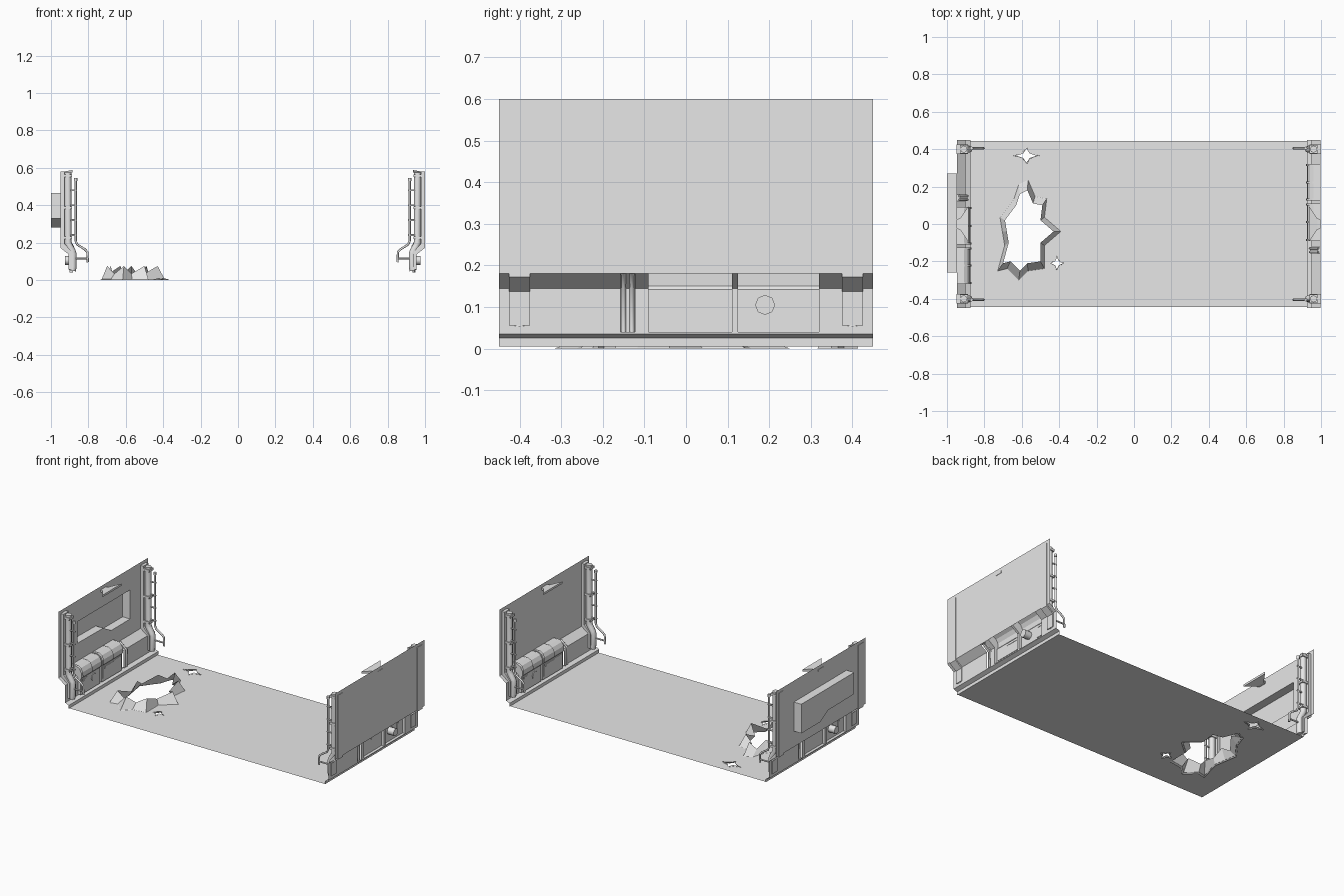
import bpy, bmesh, math
from mathutils import Vector

if "Cube" in bpy.data.objects:
    bpy.data.objects.remove(bpy.data.objects["Cube"])

grey = bpy.data.materials.new("plain_grey")
grey.use_nodes = True
grey.diffuse_color = (0.8, 0.8, 0.8, 1)
grey.node_tree.nodes["Principled BSDF"].inputs["Base Color"].default_value = (0.8, 0.8, 0.8, 1)

side = None  # wall being built: "right", "left" or None for world space


def finish(ob):
    """Give the material and move wall parts to their end of the floor."""
    ob.data.materials.append(grey)
    if side == "right":
        ob.location = (1, 0, 0)
    elif side == "left":
        ob.location = (-0.95, 0, 0)
        ob.rotation_euler = (0, 0, math.pi)
    return ob


def from_bmesh(name, bm):
    me = bpy.data.meshes.new(name)
    bm.to_mesh(me)
    bm.free()
    ob = bpy.data.objects.new(f"{side}_{name}" if side else name, me)
    bpy.context.collection.objects.link(ob)
    return finish(ob)


def loft(name, rings, closed=True, caps=False):
    """Skin a row of point rings."""
    bm = bmesh.new()
    rows = [[bm.verts.new(p) for p in r] for r in rings]
    n = len(rows[0])
    for a, b in zip(rows, rows[1:]):
        for i in range(n if closed else n - 1):
            j = (i + 1) % n
            bm.faces.new((a[i], a[j], b[j], b[i]))
    if caps:
        bm.faces.new(rows[0])
        bm.faces.new(rows[-1][::-1])
        bmesh.ops.recalc_face_normals(bm, faces=bm.faces)
    return from_bmesh(name, bm)


def strip(name, profile, y0, y1, closed=False, caps=False):
    """Extrude a profile of (inset, height) along the wall."""
    return loft(name, [[(-u, y, z) for u, z in profile] for y in (y0, y1)], closed, caps)


def sheet(name, loops, normal):
    """Thin flat sheet: first loop is the outline, the others are holes."""
    bm = bmesh.new()
    for loop in loops:
        vs = [bm.verts.new(p) for p in loop]
        for i, v in enumerate(vs):
            bm.edges.new((v, vs[(i + 1) % len(vs)]))
    bmesh.ops.triangle_fill(bm, edges=bm.edges[:], use_beauty=True, normal=normal)
    for f in bm.faces:
        f.normal_update()
        if f.normal.dot(Vector(normal)) < 0:
            f.normal_flip()
    bmesh.ops.dissolve_limit(bm, angle_limit=0.01, verts=[], edges=bm.edges[:])
    return from_bmesh(name, bm)


def block(name, u, y, z):
    """Box given by its (low, high) ranges."""
    ring = [(u[0], z[0]), (u[1], z[0]), (u[1], z[1]), (u[0], z[1])]
    return strip(name, ring, y[0], y[1], True, True)


def tube(name, path, r):
    """Round tube along (inset, y, height) points."""
    cu = bpy.data.curves.new(name, "CURVE")
    cu.dimensions = "3D"
    cu.bevel_depth, cu.bevel_resolution, cu.use_fill_caps = r, 2, True
    sp = cu.splines.new("POLY")
    sp.points.add(len(path) - 1)
    for p, (u, y, z) in zip(sp.points, path):
        p.co = (-u, y, z, 1)
    ob = bpy.data.objects.new(f"{side}_{name}", cu)
    bpy.context.collection.objects.link(ob)
    bpy.context.view_layer.objects.active = ob
    bpy.ops.object.select_all(action="DESELECT")
    ob.select_set(True)
    bpy.ops.object.convert(target="MESH")
    ob = bpy.context.object
    ob.data.materials.clear()
    finish(ob)
    bpy.ops.object.shade_smooth_by_angle(angle=math.radians(50))


def crater(name, pts, height):
    """Torn hole with petals bent up; returns the hole loop for the floor."""
    c = Vector((sum(p[0] for p in pts), sum(p[1] for p in pts))) / len(pts)

    def ring(k, zs):
        return [(*(c + (Vector(p) - c) * k), z) for p, z in zip(pts, zs)]
    n = len(pts)
    rim = [height if i % 2 else height * 0.45 for i in range(n)]
    loft(name, [ring(1.32, [0] * n), ring(1.24, [0.006] * n), ring(1, rim)])
    return ring(1.24, [0.005] * n)


# Floor with its torn holes
big = [(-0.61, 0.16), (-0.57, 0.18), (-0.54, 0.11), (-0.49, 0.1), (-0.5, 0.02),
       (-0.43, -0.04), (-0.5, -0.1), (-0.5, -0.2), (-0.57, -0.21), (-0.61, -0.25),
       (-0.66, -0.2), (-0.7, -0.21), (-0.67, -0.1), (-0.68, -0.04), (-0.69, 0.02), (-0.63, 0.1)]


def star(cx, cy, rx, ry):
    return [(cx + rx * k * math.cos(a), cy + ry * k * math.sin(a))
            for a, k in ((i * math.pi / 4, 0.45 if i % 2 else 1) for i in range(8))]


holes = [crater("large_floor_tear", big, 0.075),
         crater("rear_floor_tear", star(-0.575, 0.365, 0.055, 0.037), 0.012),
         crater("front_floor_tear", star(-0.412, -0.21, 0.032, 0.032), 0.012)]
outline = [(-0.875, -0.445, 0.005), (0.925, -0.445, 0.005), (0.925, 0.445, 0.005), (-0.875, 0.445, 0.005)]
sheet("floor", [outline] + holes, (0, 0, 1))

slope = [(0.003, 0.18), (0.05, 0.145), (0.05, 0.04)]
skirting = [(0.05, 0.04), (0.05, 0.035), (0.075, 0.025), (0.075, 0.005)]
housing = [(0.003, 0.215), (0.04, 0.215), (0.06, 0.203), (0.073, 0.18), (0.075, 0.15),
           (0.068, 0.142), (0.068, 0.04), (0.05, 0.04)]
rib = [(u + 0.005, z + 0.004) for u, z in housing[:5]] + [(0.08, 0.04), (0.05, 0.04)]
channel = [(0.003, 0.18), (0.02, 0.18), (0.06, 0.145), (0.06, 0.04), (0.05, 0.04)]
pillar = [(0, 0.58), (0, 0.172), (0.045, 0.137), (0.045, 0.055),
          (0.062, 0.055), (0.062, 0.15), (0.022, 0.195), (0.022, 0.58)]
niche = [(-0.27, 0.465), (0.26, 0.465), (0.26, 0.328), (0, 0.325), (-0.08, 0.28), (-0.27, 0.28)]

for side in ("right", "left"):
    # Upper wall sheet, with a recessed niche on one end
    loops = [[(-0.003, y, z) for y, z in ((-0.45, 0.18), (0.45, 0.18), (0.45, 0.6), (-0.45, 0.6))]]
    if side == "left":
        loops.append([(-0.003, y, z) for y, z in niche])
        loft("niche_sides", [loops[1], [(0.05, y, z) for y, z in niche]])
        sheet("niche_back", [[(0.05, y, z) for y, z in niche]], (-1, 0, 0))
    sheet("upper_wall", loops, (-1, 0, 0))

    # Lower wall between the housings, and skirting
    for y0, y1 in ((-0.45, -0.158), (-0.122, -0.09), (0.11, 0.125), (0.32, 0.45)):
        strip("lower_wall", slope, y0, y1)
    strip("skirting", skirting, -0.45, 0.45)

    # Machine housings that bulge into the room, open at the back
    for y0, y1 in ((-0.09, 0.11), (0.125, 0.32)):
        strip("housing", housing, y0, y1)
        for y in (y0, y1):
            sheet("housing_end", [[(-u, y, z) for u, z in housing + [(0.05, 0.145), (0.003, 0.18)]]], (0, 1, 0))
        for y in (y0, (y0 + y1) / 2 - 0.005, y1 - 0.01):
            strip("housing_band", rib[:5], y, y + 0.01)
    block("wide_hatch", (0.065, 0.072), (-0.083, 0.1), (0.06, 0.138))
    block("wide_hatch_slot", (0.063, 0.076), (0, 0.088), (0.122, 0.135))
    block("small_hatch", (0.065, 0.072), (0.26, 0.31), (0.06, 0.138))
    block("small_hatch_slot", (0.063, 0.076), (0.272, 0.3), (0.122, 0.135))
    tube("port", [(0.024, 0.19, 0.105), (0.072, 0.19, 0.105)], 0.024)

    # Channel with twin vertical pipes
    strip("pipe_channel", channel, -0.158, -0.122)
    for y in (-0.15, -0.13):
        tube("channel_pipe", [(0.015, y, 0.185), (0.06, y, 0.148), (0.06, y, 0.04)], 0.006)

    # Flared lamp hood
    hood = [[(-u, s * w, z) for s, z in ((-1, lo), (1, lo), (1, hi), (-1, hi))]
            for u, w, lo, hi in ((0.001, 0.025, 0.565, 0.578), (0.02, 0.03, 0.562, 0.58),
                                 (0.065, 0.095, 0.575, 0.588))]
    loft("lamp_hood", hood, True, True)

    # Corner pillars, their pipes and the stand-off rails
    for s in (-1, 1):
        y = s * 0.4
        strip("pillar", pillar, y - 0.025, y + 0.025, True, True)
        tube("pillar_pipe", [(0.04, y, 0.575), (0.04, y, 0.2), (0.048, y, 0.18),
                             (0.063, y, 0.155), (0.068, y, 0.14), (0.068, y, 0.07), (0.064, y, 0.05)], 0.019)
        for z in (0.22, 0.38, 0.55):
            block("pipe_clamp", (0.02, 0.062), (y - 0.022, y + 0.022), (z, z + 0.014))
        yr = s * 0.405
        tube("rail", [(0.082, yr, 0.54), (0.082, yr, 0.21), (0.09, yr, 0.19), (0.13, yr, 0.165),
                      (0.145, yr, 0.15), (0.147, yr, 0.095)], 0.006)
        tube("rail_knob", [(0.082, yr, 0.53), (0.082, yr, 0.546)], 0.009)
        for z in (0.48, 0.4, 0.32, 0.24):
            tube("rail_bracket", [(0.04, yr, z), (0.09, yr, z)], 0.005)
        tube("lower_rail_bracket", [(0.06, yr, 0.115), (0.147, yr, 0.115)], 0.005)
        # Bolts on the back of the pillar
        for z in (0.22, 0.31, 0.4, 0.49, 0.56):
            block("bolt", (0, 0.005), (y - 0.004, y + 0.004), (z, z + 0.008))
